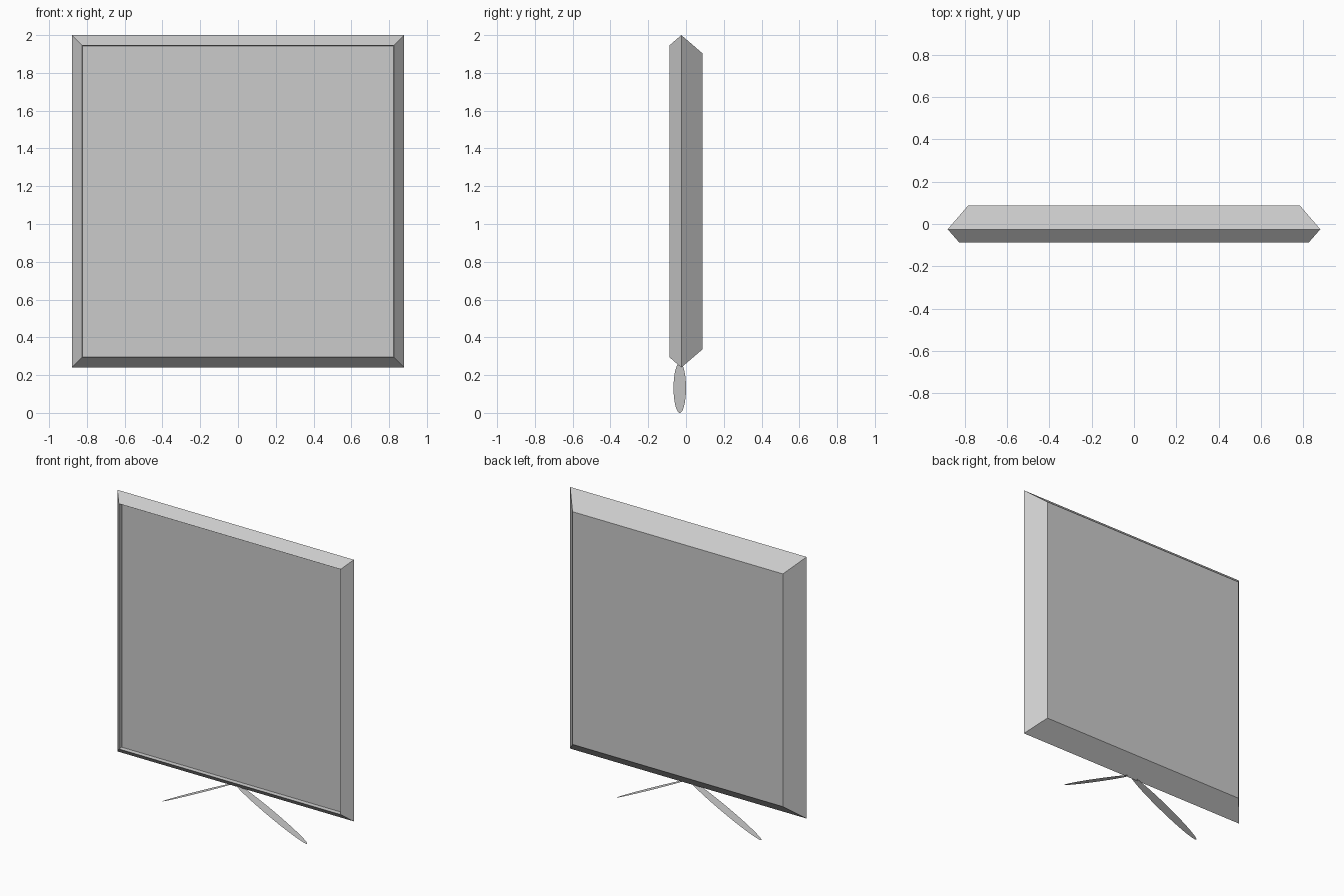
import bpy, bmesh, math
from mathutils import Matrix, Vector

if "Cube" in bpy.data.objects:
    bpy.data.objects.remove(bpy.data.objects["Cube"])

MID_Z = 1.12  # height of the panel's centre


def make_object(name, bm):
    mesh = bpy.data.meshes.new(name)
    bm.to_mesh(mesh)
    bm.free()
    obj = bpy.data.objects.new(name, mesh)
    bpy.context.collection.objects.link(obj)
    return obj


def square_ring(bm, half, y):
    corners = ((-1, -1), (1, -1), (1, 1), (-1, 1))
    return [bm.verts.new((sx * half, y, MID_Z + sz * half)) for sx, sz in corners]


# Panel: square sections from the recessed screen, over the rim, to the back
bm = bmesh.new()
sections = [(0.823, -0.06), (0.825, -0.088), (0.88, -0.025), (0.783, 0.088)]
rings = [square_ring(bm, half, y) for half, y in sections]
for a, b in zip(rings, rings[1:]):
    for i in range(4):
        j = (i + 1) % 4
        bm.faces.new((a[i], a[j], b[j], b[i]))
bm.faces.new(rings[0])
bm.faces.new(rings[-1])
bmesh.ops.recalc_face_normals(bm, faces=bm.faces)
make_object("screen_panel", bm)

# Legs: paper-thin ellipses sloping from under the panel down to the floor
LEG_X, LEG_Z, LEG_Y, HALF_WIDTH = 0.538, 0.265, -0.033, 0.033
for name, side in (("left_leg", -1), ("right_leg", 1)):
    bm = bmesh.new()
    bmesh.ops.create_circle(bm, cap_ends=True, segments=48, radius=1)
    half_length = math.hypot(LEG_X, LEG_Z) / 2
    place = (Matrix.Translation(Vector((side * LEG_X / 2, LEG_Y, LEG_Z / 2)))
             @ Matrix.Rotation(side * math.atan2(LEG_Z, LEG_X), 4, 'Y')
             @ Matrix.Diagonal((half_length, HALF_WIDTH, 1, 1)))
    bm.transform(place)
    make_object(name, bm)
